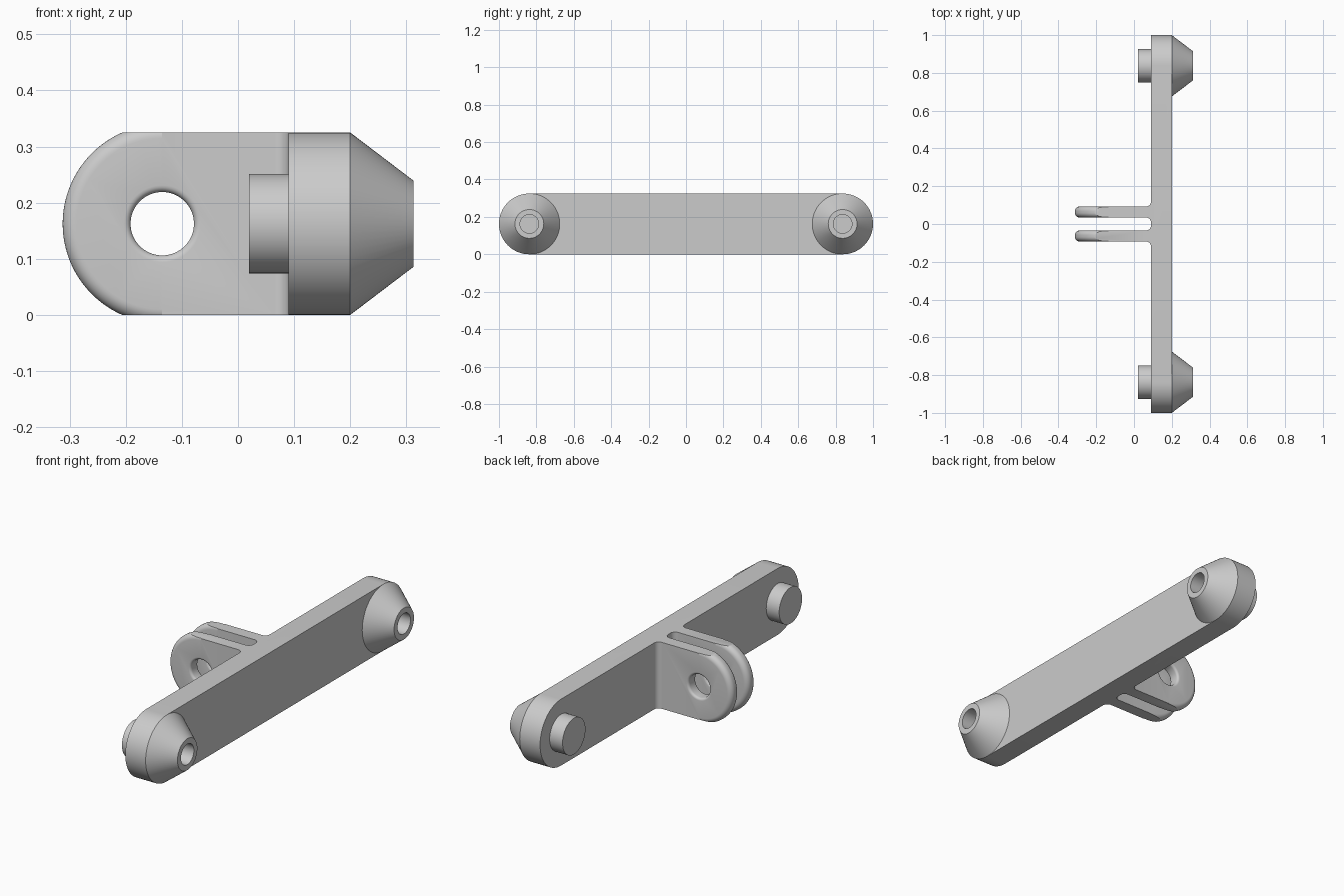
import bpy, bmesh, math
from math import pi, cos, sin

if "Cube" in bpy.data.objects:
    bpy.data.objects.remove(bpy.data.objects["Cube"])

H = 0.325                 # bar height
MID = H / 2
END = 1 - MID             # y of the rounded bar ends
BAR0, BAR1 = 0.09, 0.20   # bar back and front face in x
IN, OUT = 0.034, 0.093    # tab inner and outer faces in y
HOLE_X = -0.135           # tab hole centre
SEG = 64

grey = bpy.data.materials.new("grey plastic")
grey.diffuse_color = (0.6, 0.6, 0.6, 1)
grey.use_nodes = True
grey.node_tree.nodes["Principled BSDF"].inputs["Base Color"].default_value = grey.diffuse_color


def arc(cx, cy, r, a0, a1, n=8):
    return [(cx + r * cos(a0 + (a1 - a0) * i / n), cy + r * sin(a0 + (a1 - a0) * i / n))
            for i in range(n + 1)]


def finish(name, bm):
    bmesh.ops.remove_doubles(bm, verts=bm.verts, dist=1e-5)
    bmesh.ops.recalc_face_normals(bm, faces=bm.faces)
    me = bpy.data.meshes.new(name)
    bm.to_mesh(me)
    bm.free()
    me.materials.append(grey)
    ob = bpy.data.objects.new(name, me)
    bpy.context.collection.objects.link(ob)
    return ob


def prism(name, pts, to3d, a, b):
    """Extrude a 2D outline from a to b."""
    bm = bmesh.new()
    lo = [bm.verts.new(to3d(u, v, a)) for u, v in pts]
    hi = [bm.verts.new(to3d(u, v, b)) for u, v in pts]
    bm.faces.new(lo)
    bm.faces.new(hi)
    for i in range(len(pts)):
        j = (i + 1) % len(pts)
        bm.faces.new((lo[i], lo[j], hi[j], hi[i]))
    return finish(name, bm)


def lathe(name, pts, to3d, closed=False, half=False):
    """Turn a (radius, position) profile; half turns the -x side only, with caps."""
    bm = bmesh.new()
    a0, sweep = (pi / 2, pi) if half else (0, 2 * pi)
    rings = [[bm.verts.new(to3d(r * cos(a0 + sweep * i / SEG), r * sin(a0 + sweep * i / SEG), p))
              for r, p in pts] for i in range(SEG + 1)]
    n = len(pts)
    for A, B in zip(rings, rings[1:]):
        for i in range(n if closed else n - 1):
            j = (i + 1) % n
            bm.faces.new((A[i], A[j], B[j], B[i]))
    if half:
        bm.faces.new(rings[0])
        bm.faces.new(rings[-1])
    return finish(name, bm)


def boolean(ob, other, op):
    mod = ob.modifiers.new(op, 'BOOLEAN')
    mod.operation, mod.solver, mod.object = op, 'EXACT', other
    bpy.context.view_layer.objects.active = ob
    bpy.ops.object.modifier_apply(modifier=mod.name)
    bpy.data.objects.remove(other, do_unlink=True)


def along_x(y0):
    return lambda u, v, p: (p, y0 + u, MID + v)


def along_hole(u, v, p):
    return (HOLE_X + u, p, MID + v)


# Bar with rounded ends
outline = arc(END, MID, MID, -pi / 2, pi / 2, 32) + arc(-END, MID, MID, pi / 2, 3 * pi / 2, 32)
bar = prism("bar", outline, lambda y, z, x: (x, y, z), BAR0, BAR1)

# Two mounting tabs in plan, with filleted roots and slot
f = 0.025
side = ([(0.1, OUT + f)] + arc(BAR0 - f, OUT + f, f, 0, -pi / 2)
        + [(-0.36, OUT), (-0.36, IN)] + arc(BAR0 - f, IN - f, f, pi / 2, 0))
plan = side + [(x, -y) for x, y in reversed(side)]
tabs = prism("tabs", plan, lambda x, y, z: (x, y, z), 0, H)

# Rounded tab ends: soft-edged arc around the hole
R = 0.1775
rim = [(R + 0.12, -OUT - 0.002)]
for y0, y1 in ((-OUT, -IN), (IN, OUT)):
    rim += [(R - f, y0 - 0.002)] + arc(R - f, y0 + f, f, -pi / 2, 0)
    rim += arc(R - f, y1 - f, f, 0, pi / 2) + [(R - f, y1 + 0.002)]
rim += [(R + 0.12, OUT + 0.002)]
boolean(tabs, lathe("rim_cutter", rim, along_hole, closed=True, half=True), 'DIFFERENCE')

# Bolt hole through both tabs, eased edges
h, e = 0.0565, 0.012
bore = [(0, -OUT - 0.002)]
for y0, y1 in ((-OUT, -IN), (IN, OUT)):
    bore += [(h + e, y0 - 0.002)] + arc(h + e, y0 + e, e, 3 * pi / 2, pi, 5)
    bore += arc(h + e, y1 - e, e, pi, pi / 2, 5) + [(h + e, y1 + 0.002)]
bore += [(0, OUT + 0.002)]
boolean(tabs, lathe("bore_cutter", bore, along_hole), 'DIFFERENCE')
boolean(bar, tabs, 'UNION')

# Both ends: blind socket, hollow cone in front, round peg behind
parts = [bar]
for tag, y in (("left", -END), ("right", END)):
    socket = [(0, 0.1), (0.05, 0.1), (0.05, 0.25), (0, 0.25)]
    boolean(bar, lathe("socket_cutter", socket, along_x(y)), 'DIFFERENCE')
    cone = [(MID, BAR1), (0.077, 0.3125), (0.05, 0.3125), (0.05, BAR1)]
    parts.append(lathe(tag + "_cone", cone, along_x(y)))
    peg = [(0, 0.02), (0.0885, 0.02), (0.0885, BAR0)]
    parts.append(lathe(tag + "_peg", peg, along_x(y)))

# Open lathe shells: make sure normals point outwards
for ob in parts[1:]:
    bm = bmesh.new()
    bm.from_mesh(ob.data)
    bm.faces.ensure_lookup_table()
    face = max(bm.faces, key=lambda q: abs(q.calc_center_median().x - 0.145))
    if face.normal.x * (face.calc_center_median().x - 0.145) < 0:
        bmesh.ops.reverse_faces(bm, faces=bm.faces)
    bm.to_mesh(ob.data)
    bm.free()

# Smooth shading with sharp edges kept
for ob in parts:
    bpy.ops.object.select_all(action='DESELECT')
    ob.select_set(True)
    bpy.context.view_layer.objects.active = ob
    bpy.ops.object.shade_smooth_by_angle(angle=math.radians(30))
